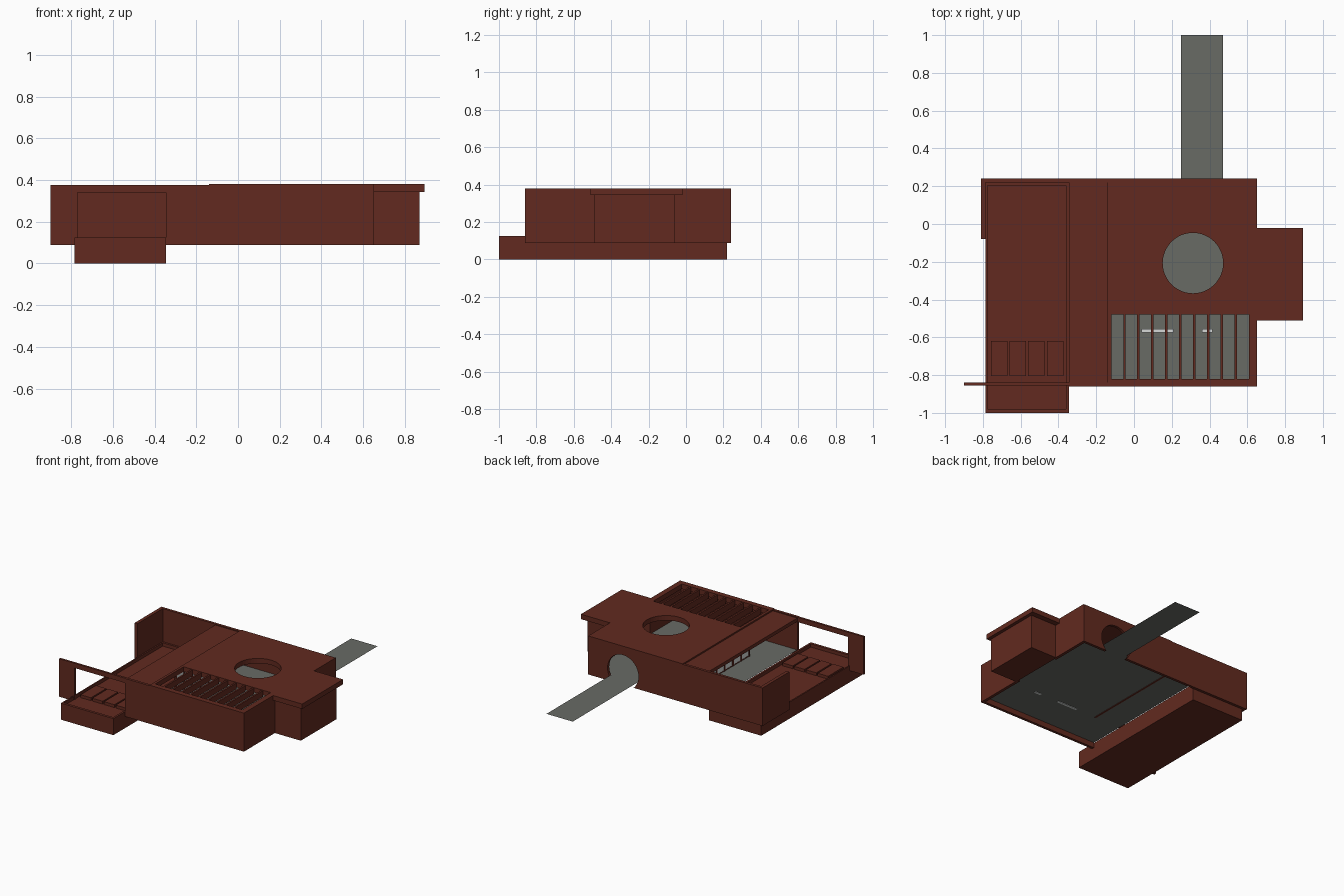
import bpy, math
from mathutils import Matrix

if "Cube" in bpy.data.objects:
    bpy.data.objects.remove(bpy.data.objects["Cube"])


def mat(name, rgb):
    m = bpy.data.materials.new(name)
    m.diffuse_color = (*rgb, 1)
    m.use_nodes = True
    m.node_tree.nodes["Principled BSDF"].inputs["Base Color"].default_value = m.diffuse_color
    return m


BRICK = mat("red_brown", (0.122, 0.023, 0.014))
GREY = mat("stone_grey", (0.14, 0.145, 0.13))
GLASS = mat("pale_glass", (0.68, 0.70, 0.69))


def box(name, x, y, z, m=BRICK):
    """Box from (min, max) pairs."""
    v = [(a, b, c) for a in x for b in y for c in z]
    f = [(0, 1, 3, 2), (4, 6, 7, 5), (0, 4, 5, 1), (2, 3, 7, 6), (0, 2, 6, 4), (1, 5, 7, 3)]
    me = bpy.data.meshes.new(name)
    me.from_pydata(v, [], f)
    me.materials.append(m)
    ob = bpy.data.objects.new(name, me)
    bpy.context.collection.objects.link(ob)
    return ob


def sheet(name, x, y, z, m):
    """Single flat rectangle."""
    me = bpy.data.meshes.new(name)
    me.from_pydata([(*p, z) for p in rect(*x, *y)], [], [(0, 1, 2, 3)])
    me.materials.append(m)
    ob = bpy.data.objects.new(name, me)
    bpy.context.collection.objects.link(ob)
    return ob


def rect(x0, x1, y0, y1):
    return [(x0, y0), (x1, y0), (x1, y1), (x0, y1)]


def arc(cx, cy, r, a0, a1, n):
    return [(cx + r * math.cos(a0 + (a1 - a0) * i / n), cy + r * math.sin(a0 + (a1 - a0) * i / n))
            for i in range(n)]


def plate(name, loops, lo, hi, upright=False, m=BRICK):
    """Extruded outline with holes; flat in z, or upright (outline in xz, thick in y)."""
    cu = bpy.data.curves.new(name, 'CURVE')
    cu.dimensions = '2D'
    cu.fill_mode = 'BOTH'
    cu.extrude = (hi - lo) / 2
    for pts in loops:
        s = cu.splines.new('POLY')
        s.points.add(len(pts) - 1)
        for p, (a, b) in zip(s.points, pts):
            p.co = (a, b, 0, 1)
        s.use_cyclic_u = True
    tmp = bpy.data.objects.new(name + "_curve", cu)
    bpy.context.collection.objects.link(tmp)
    bpy.context.view_layer.update()
    me = bpy.data.meshes.new_from_object(tmp.evaluated_get(bpy.context.evaluated_depsgraph_get()))
    bpy.data.objects.remove(tmp)
    mid = (lo + hi) / 2
    if upright:
        me.transform(Matrix.Translation((0, mid, 0)) @ Matrix.Rotation(math.pi / 2, 4, 'X'))
    else:
        me.transform(Matrix.Translation((0, 0, mid)))
    me.materials.clear()
    me.materials.append(m)
    for p in me.polygons:
        p.use_smooth = False
    ob = bpy.data.objects.new(name, me)
    bpy.context.collection.objects.link(ob)
    return ob


BASE, FLOOR, CEIL, TOP = 0.088, 0.128, 0.343, 0.38

# Roof with bay overhang, round skylight and slatted opening
outline = [(-0.14, -0.86), (0.652, -0.86), (0.652, -0.51), (0.895, -0.51),
           (0.895, -0.02), (0.652, -0.02), (0.652, 0.24), (-0.14, 0.24)]
plate("roof", [outline, arc(0.312, -0.207, 0.16, 0, 2 * math.pi, 48),
               rect(-0.12, 0.61, -0.82, -0.48)], CEIL, TOP)
pitch = 0.737 / 10
for i in range(1, 10):
    x = -0.124 + i * pitch
    box(f"roof_slat_{i}", (x - 0.0065, x + 0.0065), (-0.82, -0.48), (CEIL - 0.012, TOP - 0.003))
box("porch_roof", (-0.345, -0.14), (-0.84, 0.22), (CEIL, 0.369))

# Outer walls; the back wall has a round doorway cut off at its foot
cz, r = 0.183, 0.13
a = math.asin((BASE - cz) / r)
door = arc(0.36, cz, r, math.pi - a, a, 36) + [(0.36 + r * math.cos(a), BASE)]
plate("back_wall", [[(-0.81, BASE)] + door + [(0.652, BASE), (0.652, CEIL), (-0.14, CEIL),
                                              (-0.14, 0.376), (-0.81, 0.376)]], 0.22, 0.24, True)
box("left_wall", (-0.81, -0.785), (-0.08, 0.22), (BASE, 0.376))
box("front_wall", (-0.14, 0.652), (-0.86, -0.84), (BASE, CEIL))
box("front_porch_wall", (-0.345, -0.14), (-0.86, -0.84), (BASE, 0.376))
for n, y in (("front", (-0.84, -0.47)), ("back", (-0.08, 0.22))):
    box("right_wall_" + n, (0.63, 0.652), y, (BASE, CEIL))

# Free-standing gate frame in line with the front wall
plate("gate_frame", [[(-0.9, BASE), (-0.77, BASE), (-0.77, 0.34), (-0.345, 0.34),
                      (-0.345, 0.376), (-0.9, 0.376)]], -0.856, -0.84, True)

# Side bay
box("bay_front_wall", (0.652, 0.87), (-0.49, -0.47), (BASE, CEIL))
box("bay_back_wall", (0.652, 0.87), (-0.08, -0.06), (BASE, CEIL))
box("bay_side_wall", (0.85, 0.87), (-0.47, -0.08), (BASE, CEIL))
box("bay_floor", (0.645, 0.85), (-0.47, -0.08), (BASE, BASE + 0.01))

# Floor and garden path are thin sheets
sheet("floor", (-0.345, 0.65), (-0.84, 0.22), FLOOR, GREY)
sheet("garden_path", (0.25, 0.47), (0.22, 1.0), FLOOR, GREY)

# Glazing between porch and rooms, with sill and mullions
box("porch_glass", (-0.132, -0.124), (-0.565, 0.22), (FLOOR, CEIL), GLASS)
box("porch_sill", (-0.134, -0.122), (-0.565, 0.22), (FLOOR - 0.004, FLOOR + 0.006))
for i in range(9):
    y = -0.565 + i * 0.097
    box(f"porch_mullion_{i}", (-0.137, -0.122), (y - 0.006, y + 0.006), (FLOOR, CEIL))
for i, x in enumerate(((0.04, 0.21), (0.36, 0.415))):
    box(f"court_glass_{i}", x, (-0.574, -0.556), (FLOOR - 0.003, FLOOR + 0.015), GLASS)

# Pool terrace: base, raised rim and stepping slabs
box("pool_base", (-0.785, -0.345), (-1.0, 0.22), (0, 0.1))
plate("pool_rim", [rect(-0.785, -0.345, -1.0, 0.22), rect(-0.775, -0.36, -0.98, 0.205)], 0.1, 0.125)
for i in range(4):
    x = -0.757 + i * 0.0985
    box(f"stepping_slab_{i}", (x, x + 0.087), (-0.805, -0.62), (0.1, 0.122))
